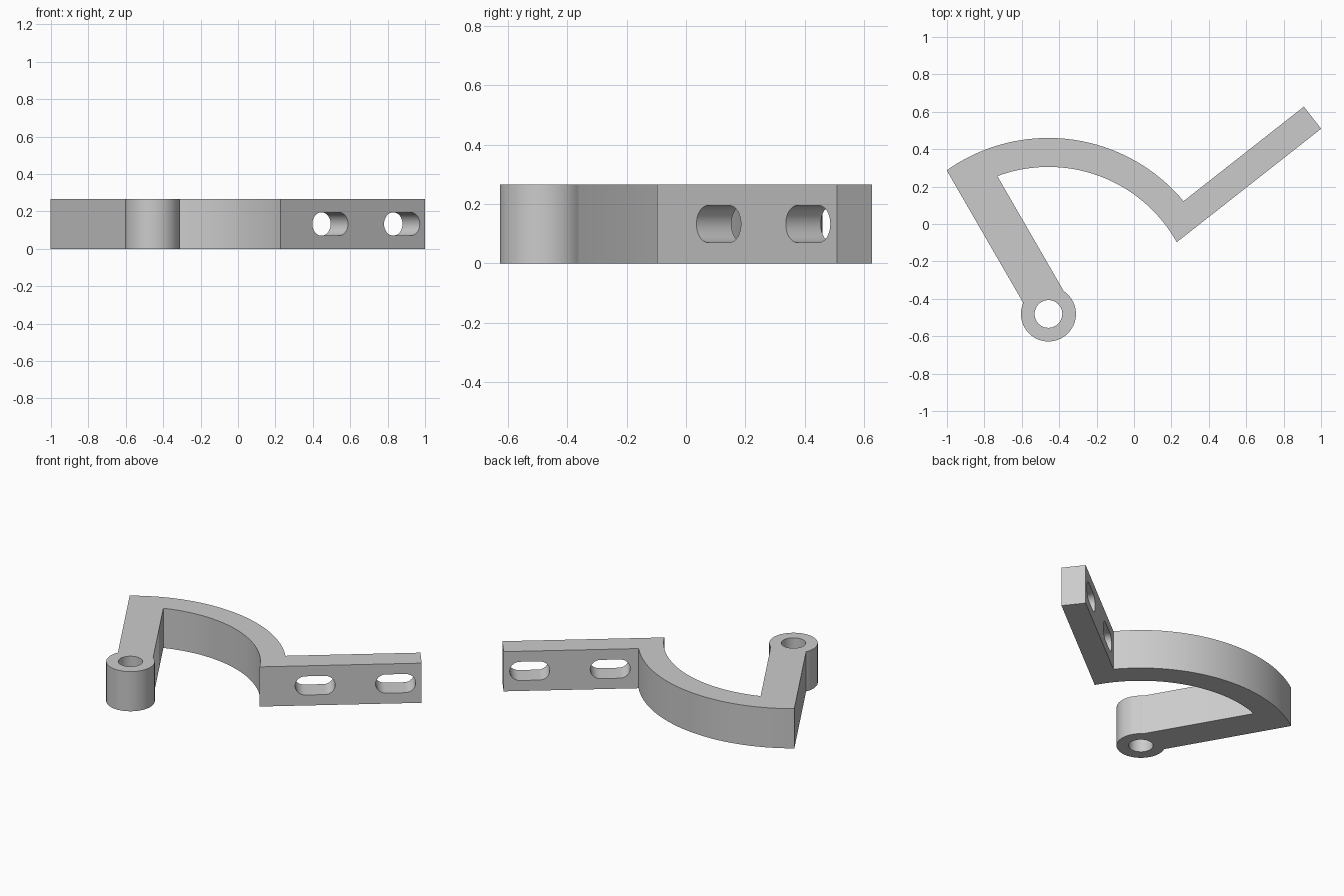
import bpy, bmesh
from math import radians, sin, cos, sqrt, atan2, pi
from mathutils import Vector, Matrix

cube = bpy.data.objects.get("Cube")
if cube:
    bpy.data.objects.remove(cube, do_unlink=True)

HEIGHT = 0.265
PIVOT = Vector((-0.4575, -0.481))      # boss centre, also the centre of the arc
BOSS_R, HOLE_R = 0.147, 0.074
INNER_R, OUTER_R = 0.786, 0.941
ARM, BAR = radians(120), radians(38.15)
ARM_OUT, ARM_IN = 0.087, -0.132        # arm sides, measured from the pivot
BAR_FRONT, BAR_BACK = -0.122, 0.028    # bar sides, measured from the pivot
BAR_LENGTH = 0.982

grey = bpy.data.materials.new("plain grey")
grey.use_nodes = True
grey.diffuse_color = (0.6, 0.6, 0.6, 1)
grey.node_tree.nodes["Principled BSDF"].inputs["Base Color"].default_value = (0.6, 0.6, 0.6, 1)


def along(angle, distance, offset):
    """Point at a distance in a direction, shifted to its left by offset."""
    return Vector((distance * cos(angle) - offset * sin(angle),
                   distance * sin(angle) + offset * cos(angle)))


def on_circle(radius, angle, offset):
    """Where an offset line in a direction meets a circle round the pivot."""
    return along(angle, sqrt(radius ** 2 - offset ** 2), offset)


def arc(start, end, steps, turn=0):
    """Points round the origin from start to end."""
    a, b, r = atan2(start.y, start.x), atan2(end.y, end.x), start.length
    b += turn
    return [Vector((r * cos(a + (b - a) * i / steps), r * sin(a + (b - a) * i / steps)))
            for i in range(steps + 1)]


def prism(name, points, depth, matrix):
    """Extrude a closed outline upwards and place it."""
    bm = bmesh.new()
    face = bm.faces.new([bm.verts.new((p.x, p.y, 0)) for p in points])
    top = bmesh.ops.extrude_face_region(bm, geom=[face])["geom"]
    bmesh.ops.translate(bm, vec=(0, 0, depth),
                        verts=[g for g in top if isinstance(g, bmesh.types.BMVert)])
    bmesh.ops.recalc_face_normals(bm, faces=bm.faces)
    bm.transform(matrix)
    mesh = bpy.data.meshes.new(name)
    bm.to_mesh(mesh)
    bm.free()
    mesh.materials.append(grey)
    obj = bpy.data.objects.new(name, mesh)
    bpy.context.collection.objects.link(obj)
    return obj


# Bracket outline: boss, inner arc, straight bar, outer arc
boss_start = on_circle(BOSS_R, ARM, ARM_OUT)
boss_end = on_circle(BOSS_R, ARM, ARM_IN)
bar_start = on_circle(INNER_R, BAR, BAR_FRONT)
start_dist = sqrt(INNER_R ** 2 - BAR_FRONT ** 2)
tip = start_dist + BAR_LENGTH
outline = arc(boss_start, boss_end, 48, 2 * pi if boss_start.y > 0 else 0)
outline += arc(on_circle(INNER_R, ARM, ARM_IN), bar_start, 48)
outline += [along(BAR, tip, BAR_FRONT), along(BAR, tip, BAR_BACK)]
outline += arc(on_circle(OUTER_R, BAR, BAR_BACK), on_circle(OUTER_R, ARM, ARM_OUT), 48)
place = Matrix.Translation((PIVOT.x, PIVOT.y, 0))
bracket = prism("hinge_bracket", outline, HEIGHT, place)

# Pivot hole cutter
circle = [Vector((HOLE_R * cos(2 * pi * i / 48), HOLE_R * sin(2 * pi * i / 48))) for i in range(48)]
cutters = [prism("pivot_hole_cutter", circle, 2 * HEIGHT,
                 place @ Matrix.Translation((0, 0, -HEIGHT / 2)))]

# Two rounded slot cutters through the bar
SLOT_R, SLOT_HALF = 0.0625, 0.059
slot = []
for side in (1, -1):
    for i in range(17):
        a = -pi / 2 + pi * i / 16
        slot.append(Vector((side * (SLOT_HALF + SLOT_R * cos(a)), side * SLOT_R * sin(a))))
for label, distance in (("inner", 0.336), ("outer", 0.824)):
    p = PIVOT + along(BAR, start_dist + distance, BAR_FRONT - 0.1)
    turn = Matrix.Rotation(BAR, 4, "Z") @ Matrix.Rotation(-pi / 2, 4, "X")
    cutters.append(prism(label + "_slot_cutter", slot, 0.35,
                         Matrix.Translation((p.x, p.y, HEIGHT / 2)) @ turn))

# Cut the holes and drop the cutters
bpy.context.view_layer.objects.active = bracket
for cutter in cutters:
    mod = bracket.modifiers.new("cut", "BOOLEAN")
    mod.object, mod.operation, mod.solver = cutter, "DIFFERENCE", "EXACT"
    bpy.ops.object.modifier_apply(modifier=mod.name)
    bpy.data.objects.remove(cutter, do_unlink=True)

for obj in bpy.context.selected_objects:
    obj.select_set(False)
bracket.select_set(True)
bpy.ops.object.shade_smooth_by_angle(angle=radians(30))
